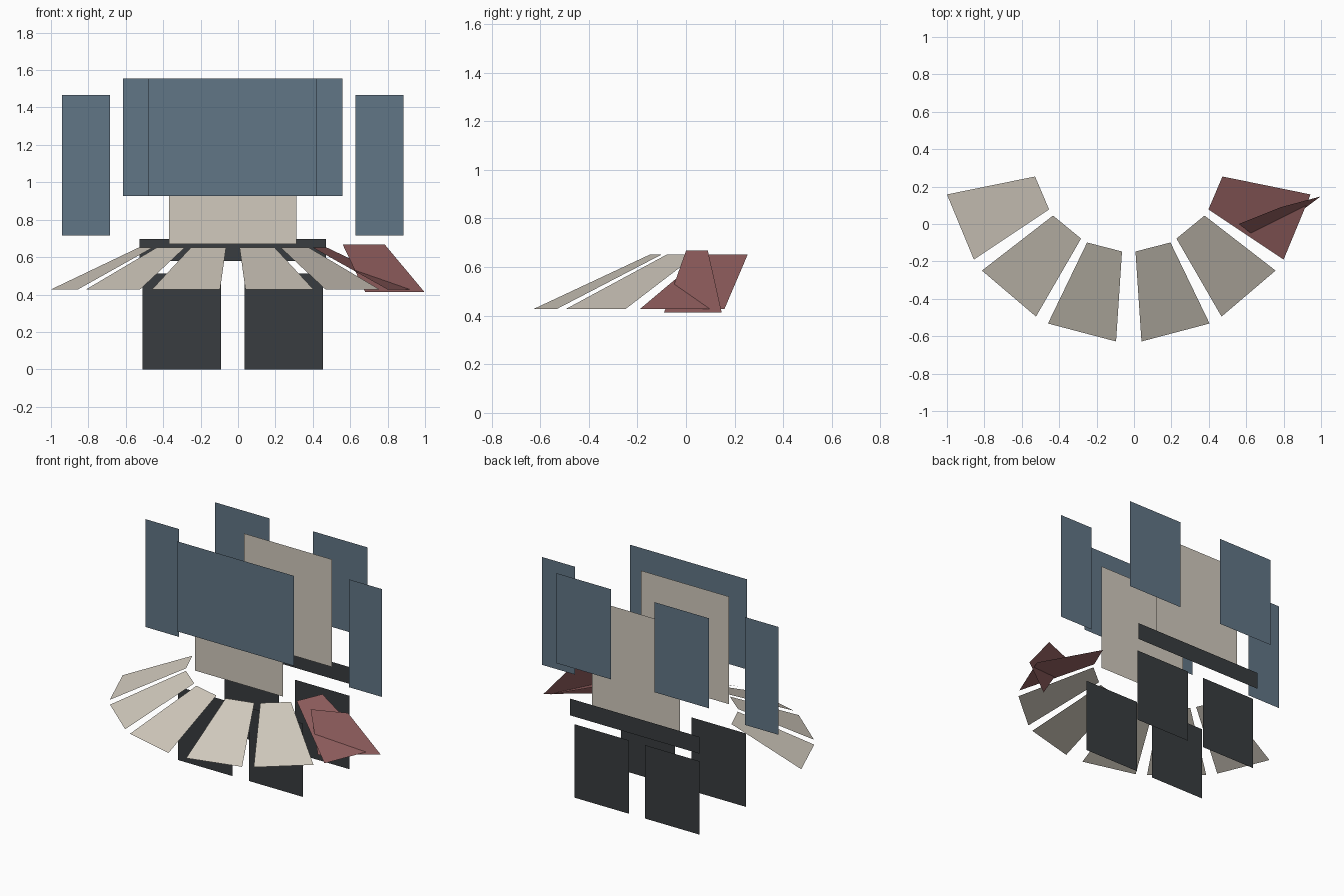
import bpy

if "Cube" in bpy.data.objects:
    bpy.data.objects.remove(bpy.data.objects["Cube"])

CX = -0.028  # symmetry line of the armour layout


def material(name, rgb):
    m = bpy.data.materials.new(name)
    m.diffuse_color = (*rgb, 1)
    m.use_nodes = True
    m.node_tree.nodes["Principled BSDF"].inputs["Base Color"].default_value = m.diffuse_color
    return m


BLUE = material("blue_plate", (0.12, 0.18, 0.24))
CLOTH = material("beige_cloth", (0.64, 0.59, 0.51))
DARK = material("dark_plate", (0.04, 0.045, 0.05))
RED = material("red_cloth", (0.30, 0.12, 0.12))


def quad(name, pts, mat):
    me = bpy.data.meshes.new(name)
    me.from_pydata(pts, [], [(0, 1, 2, 3)])
    me.materials.append(mat)
    ob = bpy.data.objects.new(name, me)
    bpy.context.collection.objects.link(ob)
    return ob


def panel(name, off, half, y, z0, z1, mat):
    """Upright sheet facing the front, centred at CX + off."""
    a, b = CX + off - half, CX + off + half
    return quad(name, [(a, y, z0), (b, y, z0), (b, y, z1), (a, y, z1)], mat)


# Torso: front plate and two cloth sheets
panel("chest_plate", 0, 0.45, 0.012, 0.928, 1.556, BLUE)
panel("front_tunic", 0, 0.34, 0.05, 0.67, 1.42, CLOTH)
panel("back_tunic", 0, 0.34, 0.59, 0.67, 1.42, CLOTH)

# Belt at the back
panel("belt", 0, 0.498, 0.605, 0.58, 0.697, DARK)

# Paired plates
for side, s in (("left", -1), ("right", 1)):
    panel("back_plate_" + side, s * 0.377, 0.21, 0.627, 0.928, 1.556, BLUE)
    panel("arm_plate_" + side, s * 0.784, 0.128, 0.325, 0.715, 1.467, BLUE)
    panel("front_leg_plate_" + side, s * 0.272, 0.21, 0.07, 0, 0.512, DARK)
    panel("back_leg_plate_" + side, s * 0.272, 0.21, 0.578, 0, 0.512, DARK)

# Flared skirt: plan outlines for one half (two inner, two outer corners)
skirt = [
    [(0.008, -0.147), (0.195, -0.099), (0.404, -0.532), (0.040, -0.628)],
    [(0.227, -0.078), (0.377, 0.045), (0.757, -0.249), (0.468, -0.495)],
    [(0.398, 0.078), (0.473, 0.254), (0.944, 0.158), (0.800, -0.190)],
]
for i, plan in enumerate(skirt):
    for side, s in (("left", -1), ("right", 1)):
        pts = [(CX + s * (x - CX), y, z)
               for (x, y), z in zip(plan, (0.652, 0.652, 0.427, 0.427))]
        if s > 0:
            pts.reverse()
        quad(f"skirt_panel_{side}_{i + 1}", pts, RED if i == 2 and s > 0 else CLOTH)

# Red sash crossing the last right skirt panel
quad("red_sash", [(0.56, 0.0, 0.667), (0.68, -0.09, 0.413),
                  (0.997, 0.147, 0.413), (0.785, 0.09, 0.667)], RED)
